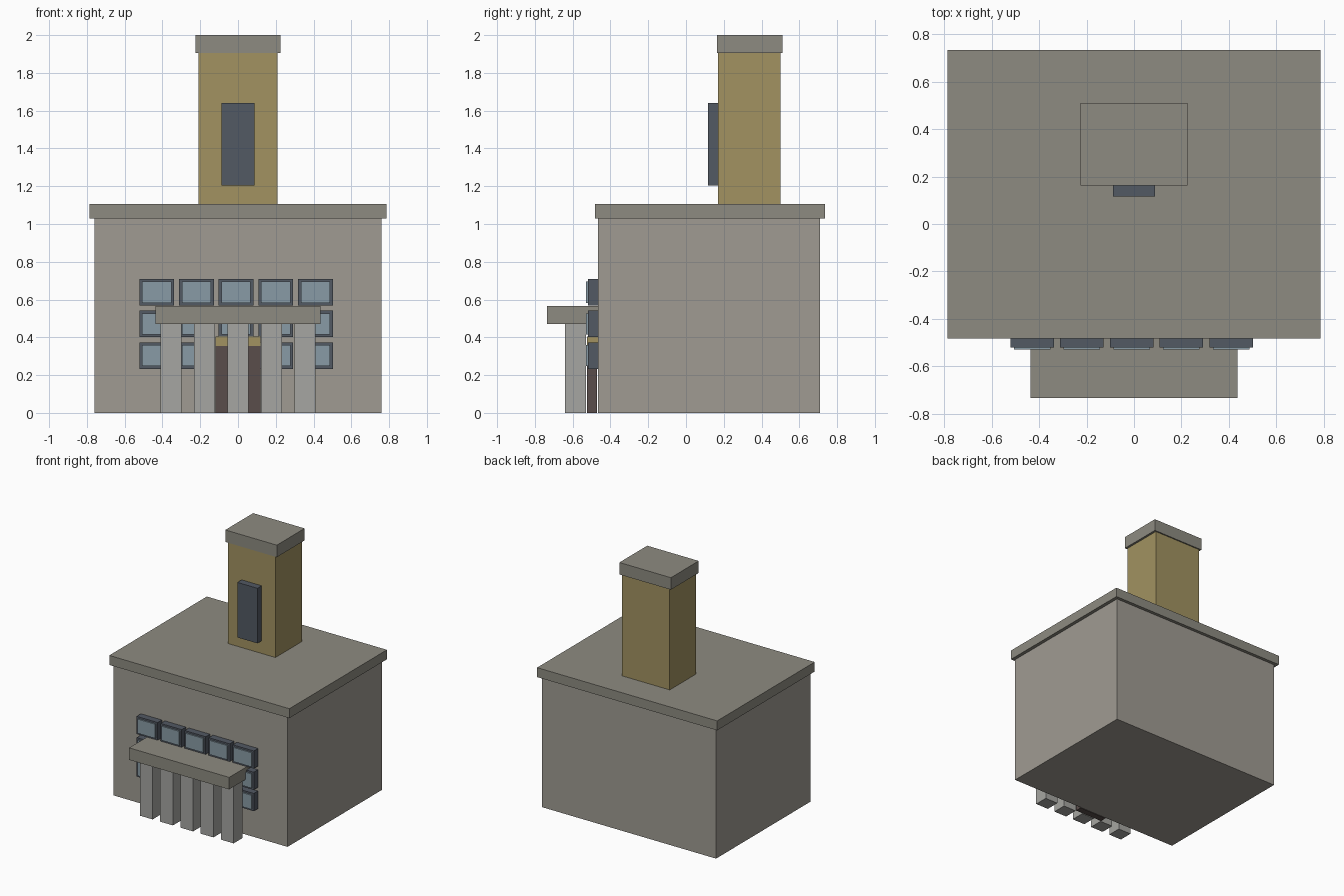
import bpy
import bmesh

if "Cube" in bpy.data.objects:
    bpy.data.objects.remove(bpy.data.objects["Cube"])


def material(name, rgb):
    m = bpy.data.materials.new(name)
    m.diffuse_color = (*rgb, 1)
    m.use_nodes = True
    m.node_tree.nodes["Principled BSDF"].inputs["Base Color"].default_value = m.diffuse_color
    return m


STONE = material("stone", (0.35, 0.33, 0.29))
TRIM = material("trim", (0.27, 0.26, 0.22))
GOLD = material("ochre", (0.36, 0.29, 0.12))
SLATE = material("slate", (0.085, 0.10, 0.125))
GLASS = material("glass", (0.25, 0.33, 0.38))
PILLAR = material("pillar", (0.38, 0.38, 0.36))
WOOD = material("door_brown", (0.10, 0.075, 0.07))


def box(name, x, y, z, mat):
    """Box from (min, max) ranges on each axis."""
    bm = bmesh.new()
    bmesh.ops.create_cube(bm, size=1)
    for v in bm.verts:
        for i, (lo, hi) in enumerate((x, y, z)):
            v.co[i] = hi if v.co[i] > 0 else lo
    me = bpy.data.meshes.new(name)
    bm.to_mesh(me)
    bm.free()
    me.materials.append(mat)
    ob = bpy.data.objects.new(name, me)
    bpy.context.collection.objects.link(ob)
    return ob


# Main hall and its overhanging roof slab
box("main_hall", (-0.76, 0.76), (-0.467, 0.71), (0, 1.03), STONE)
box("roof_slab", (-0.787, 0.787), (-0.483, 0.735), (1.03, 1.105), TRIM)

# Tower with cap and tall dark window
box("tower", (-0.208, 0.208), (0.17, 0.50), (1.105, 1.905), GOLD)
box("tower_cap", (-0.225, 0.225), (0.163, 0.51), (1.905, 2.0), TRIM)
box("tower_window", (-0.088, 0.088), (0.117, 0.172), (1.205, 1.64), SLATE)

# Window grid; the middle bay of the lowest row is the doorway
for row in range(3):
    for col in range(5):
        if row == 0 and col == 2:
            continue
        cx = -0.01 + 0.21 * (col - 2)
        cz = 0.303 + 0.168 * row
        box(f"window_frame_{row}_{col}", (cx - 0.092, cx + 0.092),
            (-0.52, -0.465), (cz - 0.07, cz + 0.07), SLATE)
        box(f"window_glass_{row}_{col}", (cx - 0.077, cx + 0.077),
            (-0.53, -0.515), (cz - 0.056, cz + 0.056), GLASS)

# Entrance door and lintel
box("door", (-0.12, 0.12), (-0.524, -0.472), (0, 0.355), WOOD)
box("door_lintel", (-0.12, 0.12), (-0.524, -0.467), (0.355, 0.405), GOLD)

# Portico canopy on five square columns
box("canopy", (-0.437, 0.437), (-0.735, -0.467), (0.47, 0.565), TRIM)
for i in range(5):
    cx = 0.177 * (i - 2)
    box(f"column_{i}", (cx - 0.056, cx + 0.056), (-0.64, -0.53), (0, 0.47), PILLAR)
